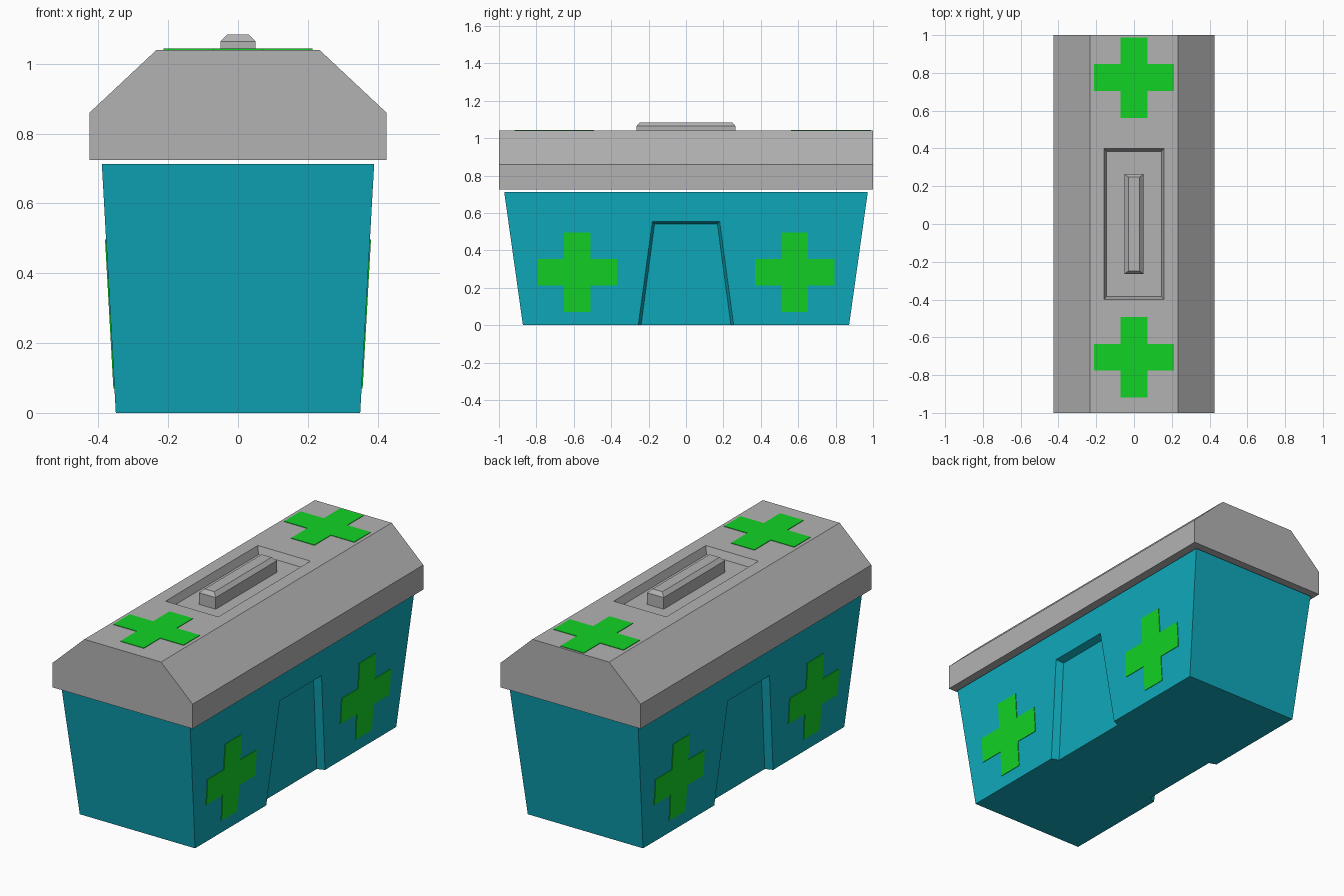
import bpy
import bmesh
from mathutils import Matrix

if "Cube" in bpy.data.objects:
    bpy.data.objects.remove(bpy.data.objects["Cube"])


def material(name, rgb):
    mat = bpy.data.materials.new(name)
    mat.use_nodes = True
    colour = (*rgb, 1)
    mat.diffuse_color = colour
    mat.node_tree.nodes["Principled BSDF"].inputs["Base Color"].default_value = colour
    return mat


TEAL = material("teal", (0.005, 0.40, 0.50))
GREY = material("grey", (0.45, 0.45, 0.45))
GREEN = material("green", (0.006, 0.65, 0.018))


def loft(name, rings, mat):
    """Closed solid skinned through rings of equal point count."""
    bm = bmesh.new()
    loops = [[bm.verts.new(p) for p in ring] for ring in rings]
    for a, b in zip(loops, loops[1:]):
        for i in range(len(a)):
            j = (i + 1) % len(a)
            bm.faces.new((a[i], a[j], b[j], b[i]))
    bm.faces.new(loops[0])
    bm.faces.new(loops[-1])
    bmesh.ops.recalc_face_normals(bm, faces=bm.faces[:])
    mesh = bpy.data.meshes.new(name)
    bm.to_mesh(mesh)
    bm.free()
    mesh.materials.append(mat)
    obj = bpy.data.objects.new(name, mesh)
    bpy.context.collection.objects.link(obj)
    return obj


def rect(x, y, z):
    return [(-x, -y, z), (x, -y, z), (x, y, z), (-x, y, z)]


def cut(target, cutter):
    mod = target.modifiers.new("cut", "BOOLEAN")
    mod.operation = "DIFFERENCE"
    mod.solver = "EXACT"
    mod.object = cutter
    bpy.context.view_layer.objects.active = target
    bpy.ops.object.modifier_apply(modifier=mod.name)
    bpy.data.objects.remove(cutter)


# Tapered body
BASE_X, TOP_X, BODY_H = 0.35, 0.39, 0.713
body = loft("body", [rect(BASE_X, 0.872, 0), rect(TOP_X, 0.972, BODY_H)], TEAL)


def wall_x(z):
    return BASE_X + (TOP_X - BASE_X) * z / BODY_H


# Trapezoid recess in each long side, with sloping walls
def recess_ring(side, offset, low, high, top):
    flare = (low - high) / top * 0.1
    outline = [(-low - flare, -0.1), (low + flare, -0.1), (high, top), (-high, top)]
    return [(side * (wall_x(z) + offset), y, z) for y, z in outline]


for side in (-1, 1):
    cut(body, loft("recess_cutter", [recess_ring(side, -0.04, 0.24, 0.168, 0.542),
                                     recess_ring(side, 0.04, 0.27, 0.192, 0.566)], TEAL))

# Lid: chamfered profile run along the length
half = [(0.425, 0.725), (0.425, 0.86), (0.233, 1.04)]
profile = half + [(-x, z) for x, z in reversed(half)]
lid = loft("lid", [[(x, y, z) for x, z in profile] for y in (-1, 1)], GREY)

# Handle pocket and handle
cut(lid, loft("pocket_cutter", [rect(0.145, 0.385, 1.0), rect(0.175, 0.415, 1.08)], GREY))
loft("handle", [rect(0.05, 0.265, 0.998), rect(0.05, 0.265, 1.064),
                rect(0.03, 0.248, 1.084)], GREY)


# Cross plates
def cross(name, matrix, reach=0.213, arm=0.071, thick=0.004):
    quarter = [(reach, -arm), (reach, arm), (arm, arm)]
    outline = []
    for _ in range(4):
        outline += quarter
        quarter = [(-y, x) for x, y in quarter]
    obj = loft(name, [[(x, y, z) for x, y in outline] for z in (-thick / 2, thick / 2)], GREEN)
    obj.data.transform(matrix)


for label, y in (("front", -0.705), ("back", 0.775)):
    cross("top_cross_" + label, Matrix.Translation((0, y, 1.041)))

# Side plates lean with the walls
slope = (TOP_X - BASE_X) / BODY_H
for side_name, side in (("right", -1), ("left", 1)):
    for label, y in (("front", -0.582), ("back", 0.582)):
        z = 0.283
        lean = Matrix(((0, side * slope, side, side * (wall_x(z) + 0.001)),
                       (side, 0, 0, y),
                       (0, 1, -slope, z),
                       (0, 0, 0, 1)))
        cross(f"{side_name}_cross_{label}", lean)
